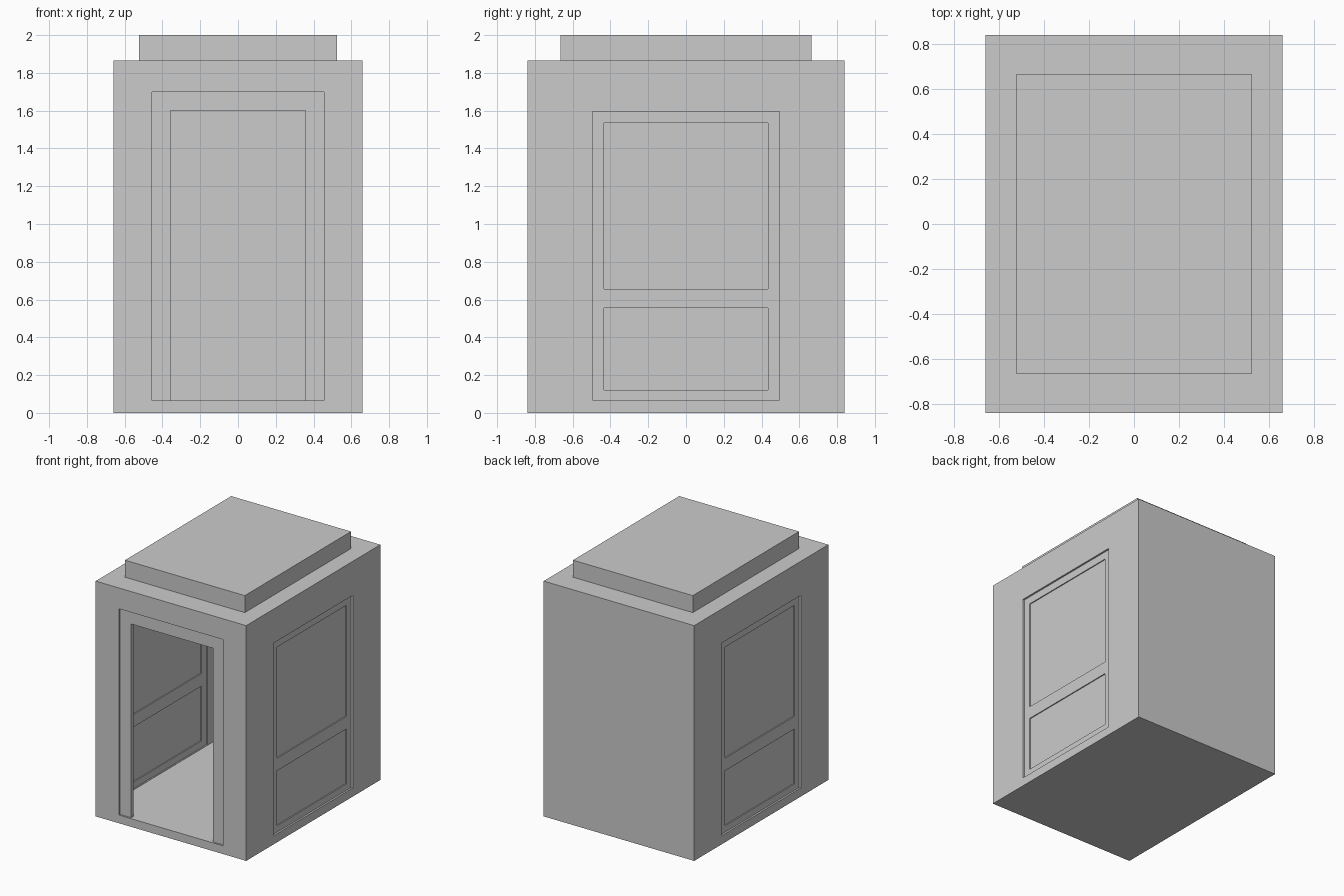
import bpy

if "Cube" in bpy.data.objects:
    bpy.data.objects.remove(bpy.data.objects["Cube"])

def box(name, x, y, z):
    """Axis-aligned box from (min, max) ranges."""
    bpy.ops.mesh.primitive_cube_add(size=1)
    o = bpy.context.object
    o.name = name
    for v in o.data.vertices:
        v.co = [r[0] if c < 0 else r[1] for c, r in zip(v.co, (x, y, z))]
    return o

def cut(target, *ranges):
    """Subtract a box from the target."""
    cutter = box("cutter", *ranges)
    cutter.hide_render = True
    m = target.modifiers.new("cut", 'BOOLEAN')
    m.operation = 'DIFFERENCE'
    m.solver = 'EXACT'
    m.object = cutter
    bpy.context.view_layer.objects.active = target
    bpy.ops.object.modifier_apply(modifier=m.name)
    bpy.data.objects.remove(cutter)

W, D, H, T = 0.66, 0.84, 1.865, 0.045   # half width, half depth, height, wall
FLOOR = 0.065

# hollow booth shell with a doorway and two side openings
shell = box("booth_shell", (-W, W), (-D, D), (0, H))
cut(shell, (-W + T, W - T), (-D + T, D - T), (FLOOR, H - T))
cut(shell, (-0.455, 0.455), (-D - 0.1, -D + T + 0.02), (FLOOR, 1.70))
for s in (-1, 1):
    xs = sorted((s * (W + 0.1), s * (W - T - 0.02)))
    cut(shell, xs, (-0.495, 0.495), (0.068, 1.595))

# stepped roof slab
box("roof_slab", (-0.525, 0.525), (-0.665, 0.665), (H, 2.0))

# door frame, slightly recessed
fy = (-0.826, -0.798)
for side, s in (("left", -1), ("right", 1)):
    box("door_jamb_" + side, sorted((s * 0.358, s * 0.455)), fy, (FLOOR, 1.70))
box("door_lintel", (-0.358, 0.358), fy, (1.60, 1.70))

# side panels: stiles, rails and thin infill sheets
for side, s in (("left", -1), ("right", 1)):
    fx = sorted((s * 0.646, s * 0.625))
    px = sorted((s * 0.638, s * 0.633))
    for end, e in (("front", -1), ("back", 1)):
        box(f"{side}_stile_{end}", fx, sorted((e * 0.435, e * 0.495)), (0.068, 1.595))
    for rail, z in (("bottom", (0.068, 0.12)), ("middle", (0.555, 0.655)), ("top", (1.535, 1.595))):
        box(f"{side}_rail_{rail}", fx, (-0.435, 0.435), z)
    box(f"{side}_upper_panel", px, (-0.435, 0.435), (0.655, 1.535))
    box(f"{side}_lower_panel", px, (-0.435, 0.435), (0.12, 0.555))
